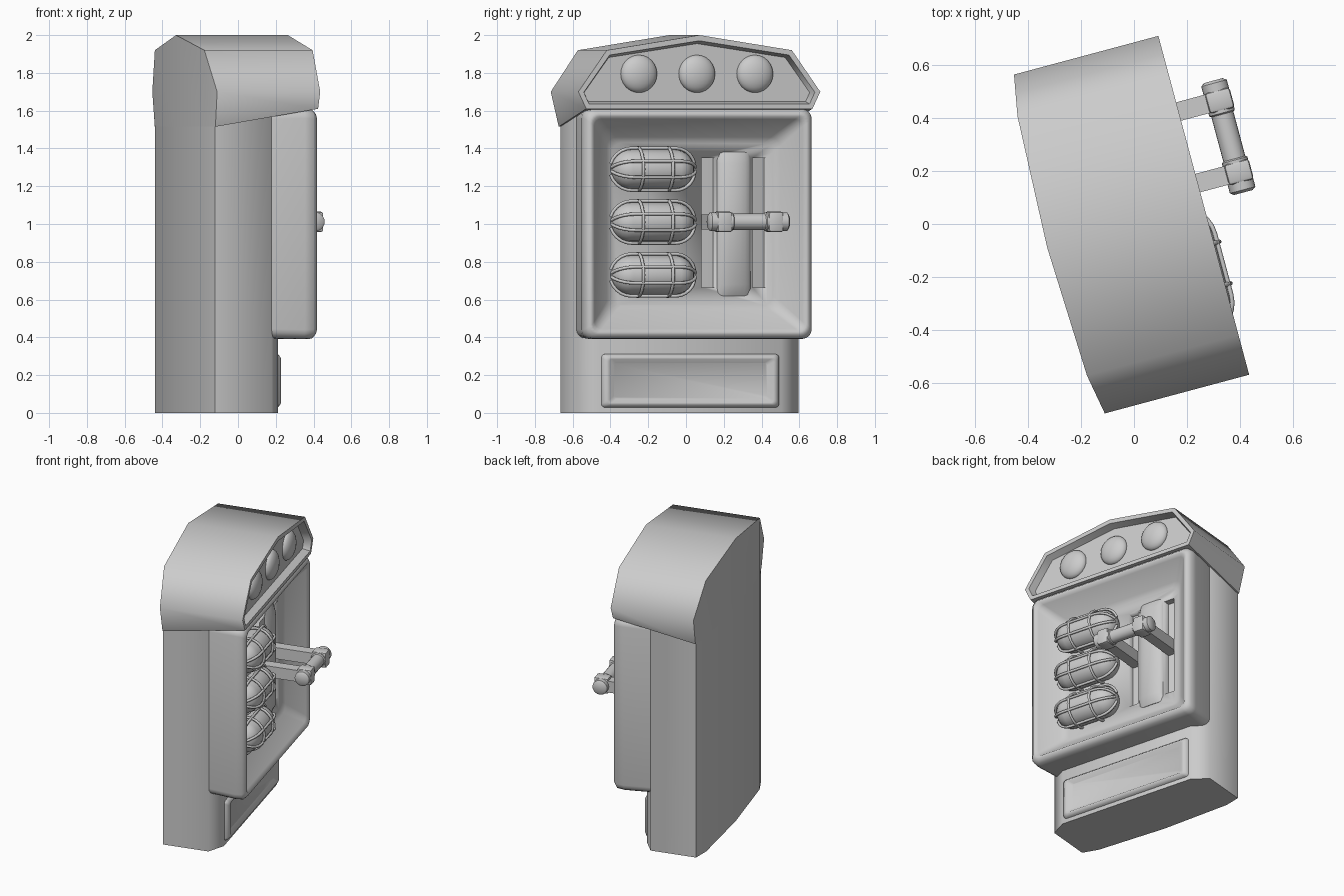
import bpy, bmesh
from math import sin, cos, pi, radians
from mathutils import Matrix

if "Cube" in bpy.data.objects:
    bpy.data.objects.remove(bpy.data.objects["Cube"])

# Local frame: x = outward from the panel, y = across, z = up; all turned 15 degrees
R = Matrix.Rotation(radians(15), 4, 'Z')


def finish(name, bm, angle=40):
    bmesh.ops.recalc_face_normals(bm, faces=bm.faces)
    bm.transform(R)
    me = bpy.data.meshes.new(name)
    bm.to_mesh(me)
    bm.free()
    ob = bpy.data.objects.new(name, me)
    bpy.context.collection.objects.link(ob)
    bpy.ops.object.select_all(action='DESELECT')
    ob.select_set(True)
    bpy.context.view_layer.objects.active = ob
    if angle:
        bpy.ops.object.shade_smooth_by_angle(angle=radians(angle))
    return ob


def bridge(bm, a, b):
    n = len(a)
    for i in range(n):
        bm.faces.new((a[i], a[(i + 1) % n], b[(i + 1) % n], b[i]))


def box(name, lo, hi, bevel=0):
    bm = bmesh.new()
    bmesh.ops.create_cube(bm, size=1)
    for v in bm.verts:
        v.co = [(l + h) / 2 + c * (h - l) for l, h, c in zip(lo, hi, v.co)]
    if bevel:
        bmesh.ops.bevel(bm, geom=bm.edges[:], offset=bevel, segments=2, affect='EDGES', profile=0.5)
    return finish(name, bm)


def loft(name, zc, rings, angle=50):
    """Stack of rounded rectangles: (depth, half width, half height, corner radius)."""
    bm = bmesh.new()
    loops = []
    for u, hw, hh, r in rings:
        loop = []
        for q, (sy, sz) in enumerate(((1, 1), (-1, 1), (-1, -1), (1, -1))):
            for k in range(5):
                a = q * pi / 2 + k * pi / 8
                loop.append(bm.verts.new((u, sy * (hw - r) + r * cos(a), zc + sz * (hh - r) + r * sin(a))))
        loops.append(loop)
    for a, b in zip(loops, loops[1:]):
        bridge(bm, a, b)
    bm.faces.new(loops[0])
    bm.faces.new(loops[-1])
    return finish(name, bm, angle)


# Cabinet body: chamfered plan, extruded upwards
half = [(-.34, 0), (-.32, .5), (-.29, .61), (.02, .61), (.085, .5)]
plan = half + [(x, -y) for x, y in reversed(half[1:])]
bm = bmesh.new()
low = [bm.verts.new((x, y, 0)) for x, y in plan]
top = [bm.verts.new((x, y, 1.59 if x > 0 else 1.53)) for x, y in plan]
bridge(bm, low, top)
bm.faces.new(low)
bm.faces.new(top)
finish('cabinet_body', bm, 65)

# Hood: faceted arch, bowed at the back, recessed at the front
arch = [(-.62, 1.61), (-.663, 1.7), (-.507, 1.92), (0, 2), (.507, 1.92), (.663, 1.7), (.62, 1.61)]
back_u = [-.29, -.292, -.32, -.34, -.32, -.292, -.29]
bm = bmesh.new()
f = [bm.verts.new((.273, y, z)) for y, z in arch]
b = [bm.verts.new((u, y, 1.515 if z < 1.65 else z)) for u, (y, z) in zip(back_u, arch)]
m = [bm.verts.new((u, y, 1.515)) for u, y in ((-.32, -.507), (-.34, 0), (-.32, .507))]
for i in range(6):
    bm.faces.new((f[i], f[i + 1], b[i + 1], b[i]))
bm.faces.new((b[0], b[1], b[2], m[0]))
bm.faces.new((m[0], b[2], b[3], m[1]))
bm.faces.new((m[1], b[3], b[4], m[2]))
bm.faces.new((m[2], b[4], b[5], b[6]))
bm.faces.new((f[6], f[0], b[0], *m, b[6]))
face = bm.faces.new(f)
bmesh.ops.recalc_face_normals(bm, faces=bm.faces)
bmesh.ops.inset_region(bm, faces=[face], thickness=.03)
bmesh.ops.inset_region(bm, faces=[face], thickness=.015, depth=-.05)
finish('hood', bm, 62)

# Three domed lights in the hood
for i, y in enumerate((-.318, 0, .318)):
    bm = bmesh.new()
    bmesh.ops.create_uvsphere(bm, u_segments=24, v_segments=12, radius=.1,
                              matrix=Matrix.Translation((.222, y, 1.795)) @ Matrix.Diagonal((.5, 1, 1, 1)))
    finish(f'hood_light_{i + 1}', bm)

# Main panel tray with sloping inner walls
tray = loft('panel_tray', 1.0, [
    (.0, .605, .605, .05), (.2, .625, .61, .05), (.25, .622, .607, .05), (.273, .60, .585, .045),
    (.273, .585, .57, .04), (.255, .57, .555, .04), (.15, .475, .46, .05), (.13, .44, .43, .05)])

# Raised lower door with an inset field
loft('lower_door', .17, [
    (.06, .49, .145, .02), (.095, .485, .14, .02), (.112, .465, .125, .02),
    (.112, .45, .115, .015), (.09, .42, .095, .015)])

# Lever slots, arms and arm ends
for i, y in enumerate((.087, .367)):
    cutter = box(f'slot_cutter_{i + 1}', (.07, y - .037, .665), (.3, y + .037, 1.35))
    cutter.hide_render = True
    cutter.hide_viewport = False
    cutter.display_type = 'WIRE'
    mod = tray.modifiers.new('slot', 'BOOLEAN')
    mod.object = cutter
    mod.operation = 'DIFFERENCE'
    mod.solver = 'EXACT'
    box(f'lever_arm_{i + 1}', (.08, y - .036, .97), (.43, y + .036, 1.05))
    box(f'lever_clamp_{i + 1}', (.385, y - .04, .957), (.482, y + .04, 1.065), .012)

# Convex plate between the slots
bm = bmesh.new()
loops = []
for z, s in ((.62, .3), (.68, 1), (1.32, 1), (1.38, .3)):
    loops.append([bm.verts.new((.12 + .045 * s * sin(k * pi / 10), .227 - .095 * cos(k * pi / 10), z))
                  for k in range(11)])
for a, c in zip(loops, loops[1:]):
    bridge(bm, a, c)
bm.faces.new(loops[0])
bm.faces.new(loops[-1])
finish('convex_plate', bm)

# Lever grip: turned bar with thicker ends
bm = bmesh.new()
prof = [(.008, .036), (.018, .05), (.135, .05), (.14, .043), (.314, .043), (.319, .05), (.436, .05), (.446, .036)]
loops = [[bm.verts.new((.43 + r * cos(k * pi / 10), y, 1.012 + r * sin(k * pi / 10))) for k in range(20)]
         for y, r in prof]
for a, c in zip(loops, loops[1:]):
    bridge(bm, a, c)
bm.faces.new(loops[0])
bm.faces.new(loops[-1])
finish('lever_grip', bm)


# Caged lamps: capsule plus wire guard
def guard(name, z0, u0=.18, v0=-.233, r=.114, s=.12):
    cu = bpy.data.curves.new(name, 'CURVE')
    cu.dimensions = '3D'
    cu.bevel_depth = .009
    cu.bevel_resolution = 1
    cu.use_fill_caps = True

    def wire(pts, closed):
        sp = cu.splines.new('POLY')
        sp.points.add(len(pts) - 1)
        for p, c in zip(sp.points, pts):
            p.co = (*c, 1)
        sp.use_cyclic_u = closed

    for dy in (-.078, .085):
        wire([(u0 + r * cos(k * pi / 12), v0 + dy, z0 + r * sin(k * pi / 12)) for k in range(24)], True)
    for deg in (-78, -22, 22, 78):
        a = radians(deg)
        ends = [(s + r * cos(t * pi / 12), r * sin(t * pi / 12)) for t in range(1, 7)]
        line = [(-y, h) for y, h in ends] + ends[::-1]
        wire([(u0 + h * cos(a), v0 + y, z0 + h * sin(a)) for y, h in line], False)
    ob = bpy.data.objects.new(name, cu)
    bpy.context.collection.objects.link(ob)
    ob.matrix_world = R


for i, z in enumerate((.73, 1.01, 1.29)):
    bm = bmesh.new()
    bmesh.ops.create_uvsphere(bm, u_segments=20, v_segments=13, radius=.105,
                              matrix=Matrix.Rotation(pi / 2, 4, 'X'))
    for v in bm.verts:
        v.co.y += .12 if v.co.y > 0 else -.12
    bmesh.ops.translate(bm, verts=bm.verts, vec=(.18, -.233, z))
    finish(f'lamp_{i + 1}', bm)
    guard(f'lamp_guard_{i + 1}', z)
